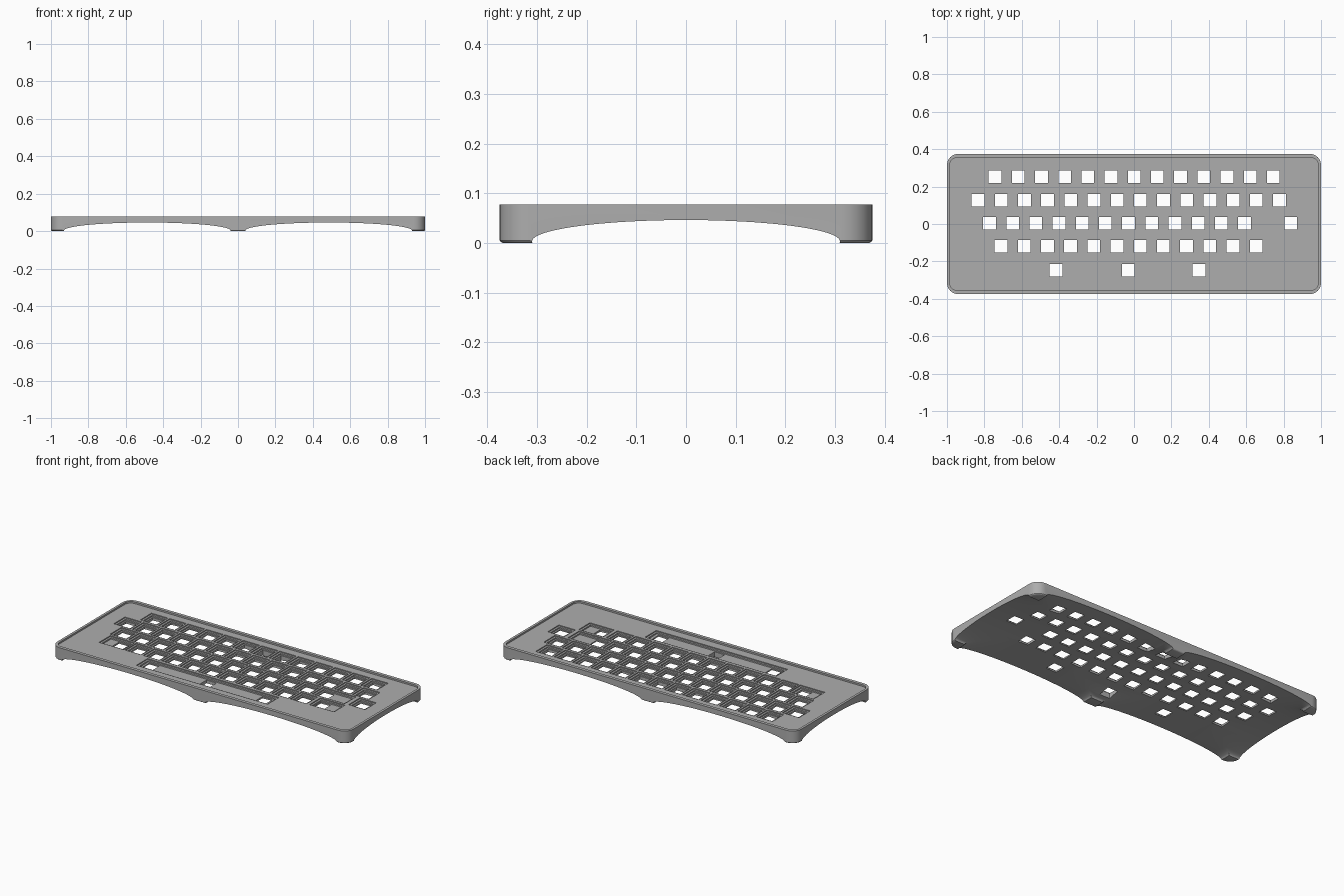
import bpy, bmesh, math
from mathutils import Vector

cube = bpy.data.objects.get("Cube")
if cube:
    bpy.data.objects.remove(cube)

grey = bpy.data.materials.new("plain grey")
grey.use_nodes = True
GREY = (0.42, 0.42, 0.42, 1)
grey.diffuse_color = GREY
grey.node_tree.nodes["Principled BSDF"].inputs["Base Color"].default_value = GREY

TOP, FLOOR, POCKET = 0.077, 0.067, 0.053
PITCH = 0.124


def rounded(w, d, r, steps=6):
    """Outline of a rounded rectangle."""
    pts = []
    for i, (sx, sy) in enumerate([(1, 1), (-1, 1), (-1, -1), (1, -1)]):
        for k in range(steps + 1):
            a = math.pi / 2 * (i + k / steps)
            pts.append((sx * (w / 2 - r) + r * math.cos(a),
                        sy * (d / 2 - r) + r * math.sin(a)))
    return pts


def rect(w, d):
    return [(w / 2, d / 2), (-w / 2, d / 2), (-w / 2, -d / 2), (w / 2, -d / 2)]


def loft(bm, rings):
    """Close a stack of matching rings into a solid."""
    loops = [[bm.verts.new(p) for p in ring] for ring in rings]
    n = len(loops[0])
    for a, b in zip(loops, loops[1:]):
        for i in range(n):
            j = (i + 1) % n
            bm.faces.new((a[i], a[j], b[j], b[i]))
    bm.faces.new(loops[0][::-1])
    bm.faces.new(loops[-1])


def stack(bm, levels, cx=0, cy=0):
    loft(bm, [[(cx + x, cy + y, z) for x, y in outline] for outline, z in levels])


def finish(name, bm):
    bmesh.ops.recalc_face_normals(bm, faces=bm.faces[:])
    mesh = bpy.data.meshes.new(name)
    bm.to_mesh(mesh)
    bm.free()
    obj = bpy.data.objects.new(name, mesh)
    bpy.context.collection.objects.link(obj)
    return obj


def arch(name, centre, half, axis):
    """Elliptical tunnel cutter running along the given axis."""
    bm = bmesh.new()
    n = 96
    rings = []
    for s in (-1.5, 1.5):
        ring = []
        for i in range(n):
            a = 2 * math.pi * i / n
            u, z = centre + half * math.cos(a), 0.003 + 0.043 * math.sin(a)
            ring.append((s, u, z) if axis == "x" else (u, s, z))
        rings.append(ring)
    loft(bm, rings)
    return finish(name, bm)


# Case body with softened lower edge
bm = bmesh.new()
stack(bm, [(rounded(1.988, 0.738, 0.054), 0),
           (rounded(1.996, 0.746, 0.058), 0.002),
           (rounded(2, 0.75, 0.06), 0.005),
           (rounded(2, 0.75, 0.06), TOP)])
case = finish("keyboard_case", bm)
case.data.materials.append(grey)

# Shallow tray inside the rim
bm = bmesh.new()
stack(bm, [(rounded(1.97, 0.71, 0.04), FLOOR), (rounded(1.97, 0.71, 0.04), 0.1)])
tray = finish("tray_cutter", bm)

# Key layout: first key x, row y, number of keys
rows = [(-0.743, 0.252, 13), (-0.834, 0.127, 14),
        (-0.773, 0.004, 12), (-0.711, -0.119, 12)]
keys = [(x + i * PITCH, y) for x, y, n in rows for i in range(n)]
keys.append((0.838, 0.004))
# Wide keys, by key position: pocket left and right ends
wide = {(2, 11): (0.535, 0.757), (3, 0): (-0.817, -0.652), (3, 11): (0.604, 0.77)}

pockets = []
for r, (x, y, n) in enumerate(rows):
    for i in range(n):
        k = x + i * PITCH
        pockets.append((*wide.get((r, i), (k - 0.056, k + 0.056)), y))
pockets.append((0.838 - 0.056, 0.838 + 0.056, 0.004))
pockets.append((-0.476, 0.412, -0.247))
holes = keys + [(x, -0.247) for x in (-0.417, -0.03, 0.348)]

# Pockets step in from a shallow ledge to the switch seat
bm_ledge, bm_seat = bmesh.new(), bmesh.new()
for left, right, y in pockets:
    w, cx = right - left, (left + right) / 2
    stack(bm_ledge, [(rect(w, 0.108), FLOOR - 0.006), (rect(w, 0.108), 0.1)], cx, y)
    stack(bm_seat, [(rect(w - 0.024, 0.084), POCKET),
                    (rect(w - 0.024, 0.084), 0.1)], cx, y)
ledge = finish("ledge_cutter", bm_ledge)
seat = finish("seat_cutter", bm_seat)

# Square through holes
bm = bmesh.new()
for x, y in holes:
    stack(bm, [(rect(0.068, 0.068), -0.1), (rect(0.068, 0.068), 0.1)], x, y)
through = finish("hole_cutter", bm)

# Arched underside leaves six feet
cutters = [arch("left_arch_cutter", 0.485, 0.445, "y"),
           arch("right_arch_cutter", -0.485, 0.445, "y"),
           arch("side_arch_cutter", 0, 0.31, "x"),
           tray, ledge, seat, through]
for c in cutters:
    c.hide_render = True
    mod = case.modifiers.new(c.name, "BOOLEAN")
    mod.operation = "DIFFERENCE"
    mod.solver = "EXACT"
    mod.object = c

# Bake the cuts and remove the cutters
deps = bpy.context.evaluated_depsgraph_get()
baked = bpy.data.meshes.new_from_object(case.evaluated_get(deps))
case.modifiers.clear()
case.data = baked
for c in cutters:
    bpy.data.objects.remove(c)
if not baked.materials:
    baked.materials.append(grey)

bpy.ops.object.select_all(action="DESELECT")
case.select_set(True)
bpy.context.view_layer.objects.active = case
bpy.ops.object.shade_smooth_by_angle(angle=math.radians(30))
